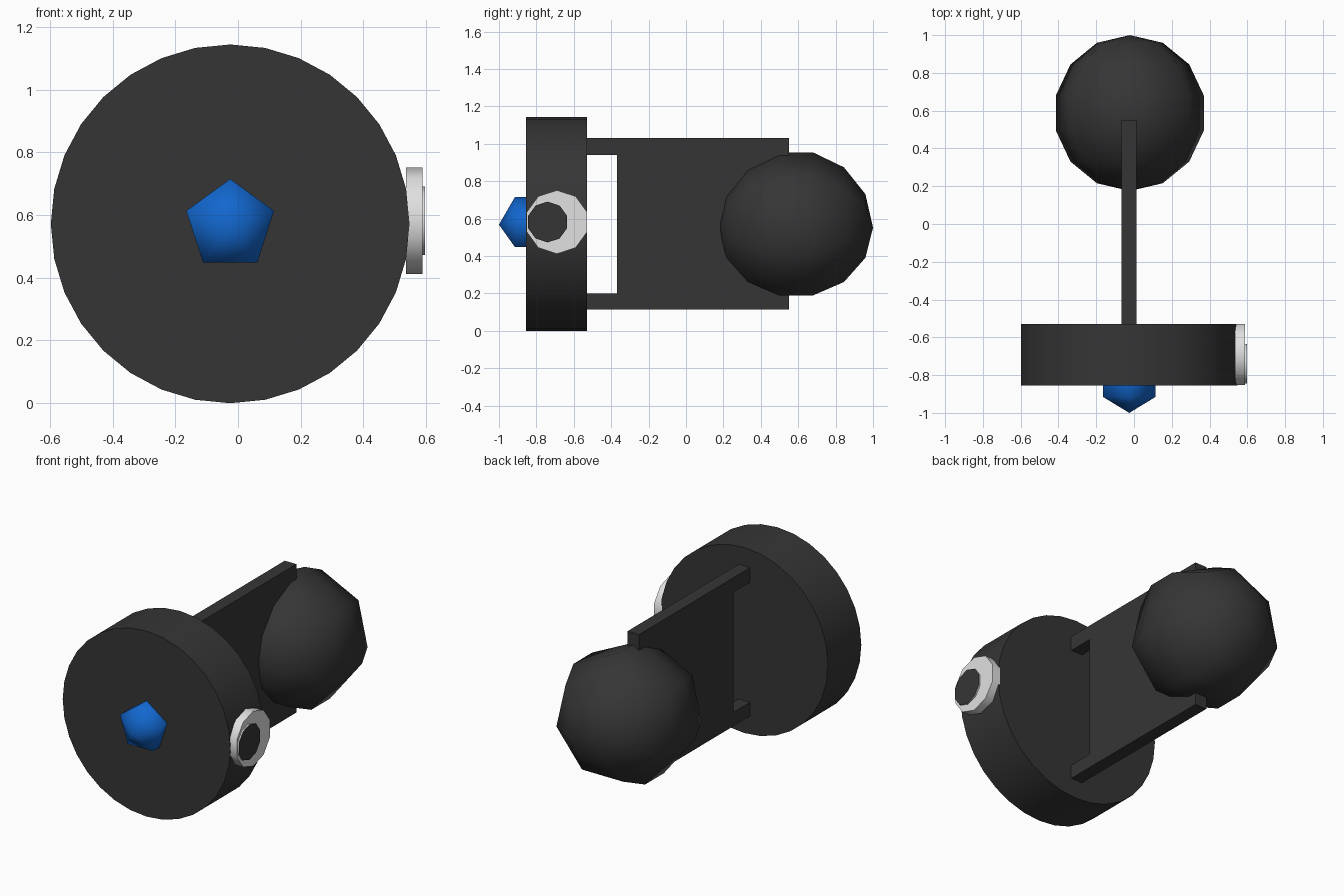
import bpy, bmesh, math
from mathutils import Vector

if "Cube" in bpy.data.objects:
    bpy.data.objects.remove(bpy.data.objects["Cube"])


def material(name, rgb):
    m = bpy.data.materials.new(name)
    m.diffuse_color = (*rgb, 1)
    m.use_nodes = True
    m.node_tree.nodes["Principled BSDF"].inputs["Base Color"].default_value = m.diffuse_color
    return m


DARK = material("charcoal", (0.036, 0.036, 0.036))
BLUE = material("blue", (0.006, 0.135, 0.62))
WHITE = material("off white", (0.75, 0.75, 0.75))


def finish(name, bm, mats, angle=None):
    """Turn a bmesh into an object with smooth or flat shading."""
    bmesh.ops.remove_doubles(bm, verts=bm.verts, dist=1e-5)
    bmesh.ops.recalc_face_normals(bm, faces=bm.faces)
    me = bpy.data.meshes.new(name)
    bm.to_mesh(me)
    bm.free()
    for m in mats:
        me.materials.append(m)
    ob = bpy.data.objects.new(name, me)
    bpy.context.collection.objects.link(ob)
    if angle:
        bpy.ops.object.select_all(action='DESELECT')
        ob.select_set(True)
        bpy.context.view_layer.objects.active = ob
        bpy.ops.object.shade_smooth_by_angle(angle=math.radians(angle))
    return ob


def lathe(name, profile, sides, centre, axis, mats, angle):
    """Revolve (radius, offset) points about the x or y axis, one corner pointing up."""
    bm = bmesh.new()
    rings = []
    for r, h in profile:
        ring = []
        for i in range(sides):
            a = 2 * math.pi * i / sides
            s, c = r * math.sin(a), r * math.cos(a)
            p = Vector((h, s, c)) if axis == 'x' else Vector((s, h, c))
            ring.append(bm.verts.new(Vector(centre) + p))
            if r == 0:
                break
        rings.append(ring)
    for a, b in zip(rings, rings[1:]):
        for i in range(sides):
            j = (i + 1) % sides
            quad = [a[i % len(a)], a[j % len(a)], b[j % len(b)], b[i % len(b)]]
            bm.faces.new(list(dict.fromkeys(quad)))
    for ring in (rings[0], rings[-1]):
        if len(ring) > 1:
            bm.faces.new(ring)
    return finish(name, bm, mats, angle)


def ball(name, r, sides, rings, centre, mat):
    prof = [(0 if k in (0, rings) else r * math.sin(math.pi * k / rings),
             -r * math.cos(math.pi * k / rings)) for k in range(rings + 1)]
    return lathe(name, prof, sides, centre, 'y', [mat], 180)


CX, CZ = -0.025, 0.572

# Large front disc with a blue nub, and the ball at the back
lathe("front_disc", [(0.572, -0.855), (0.572, -0.53)], 32, (CX, 0, CZ), 'y', [DARK], 40)
ball("front_nub", 0.17, 5, 3, (CX, -0.83, 0.568), BLUE)
ball("rear_ball", 0.4125, 7, 7, (-0.022, 0.5875, 0.552), DARK)

# Connecting plate: C-shaped outline whose two arms meet the disc
outline = [(-0.56, 0.115), (0.55, 0.115), (0.55, 1.03), (-0.56, 1.03),
           (-0.56, 0.94), (-0.37, 0.94), (-0.37, 0.2), (-0.56, 0.2)]
bm = bmesh.new()
face = bm.faces.new([bm.verts.new((-0.066, y, z)) for y, z in outline])
ext = bmesh.ops.extrude_face_region(bm, geom=[face])
bmesh.ops.translate(bm, vec=(0.079, 0, 0),
                    verts=[v for v in ext["geom"] if isinstance(v, bmesh.types.BMVert)])
finish("connecting_plate", bm, [DARK])

# Side button: white base and a dark cap with a pale rim
lathe("side_button", [(0.17, 0.535), (0.17, 0.588)], 10, (0, -0.69, 0.582), 'x', [WHITE], 40)
cap = lathe("button_cap", [(0.109, 0.586), (0.109, 0.597)], 10, (0, -0.74, 0.582), 'x',
            [DARK, WHITE], 40)
for p in cap.data.polygons:
    p.material_index = 0 if abs(p.normal.x) > 0.5 else 1
